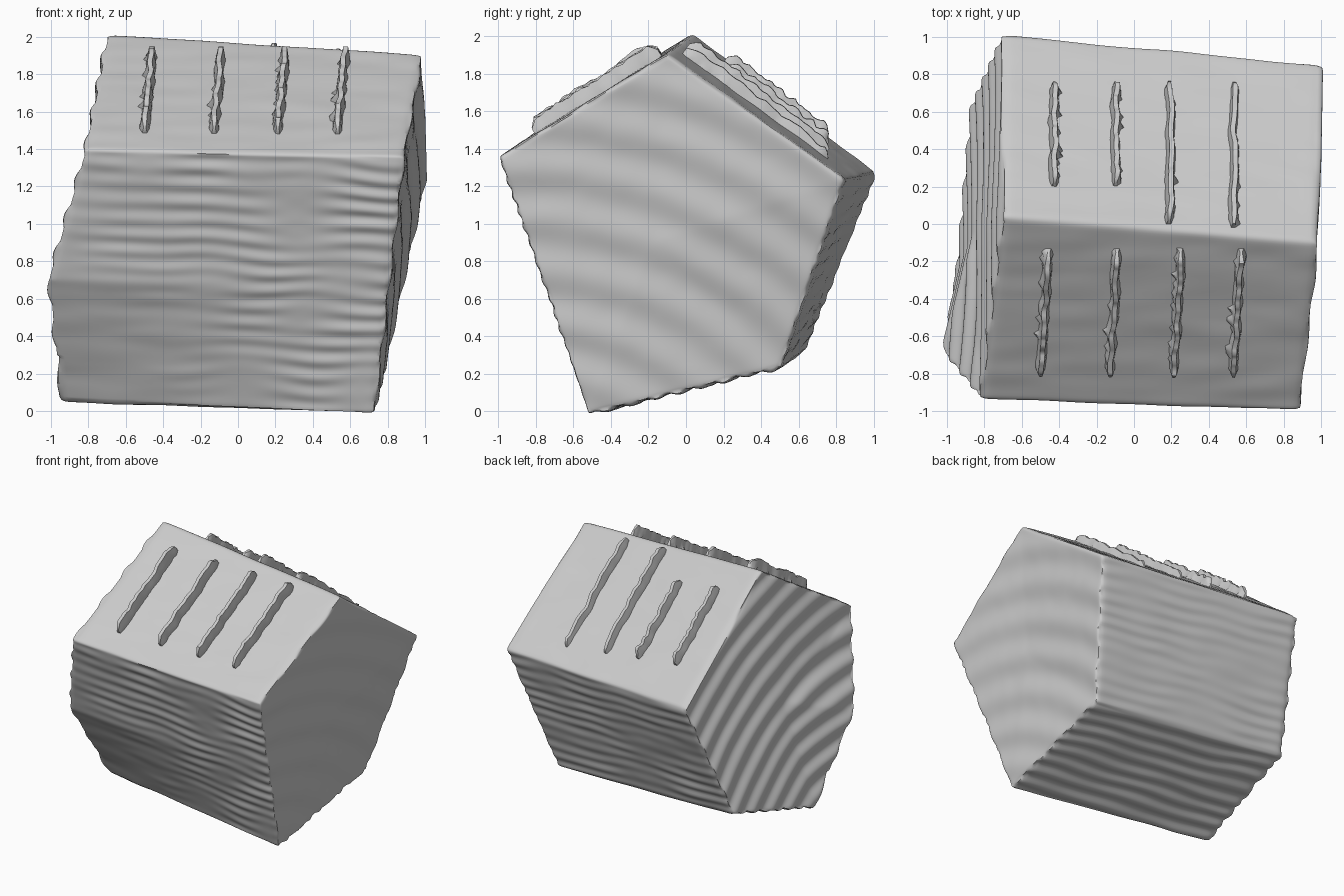
import bpy, bmesh, math, random
from mathutils import Vector, noise

cube = bpy.data.objects.get("Cube")
if cube:
    bpy.data.objects.remove(cube)
random.seed(4)

grey = bpy.data.materials.new("light grey")
grey.use_nodes = True
grey.diffuse_color = (0.6, 0.6, 0.6, 1)
grey.node_tree.nodes["Principled BSDF"].inputs["Base Color"].default_value = (0.6, 0.6, 0.6, 1)


def finish(bm, name, angle):
    bmesh.ops.recalc_face_normals(bm, faces=bm.faces)
    mesh = bpy.data.meshes.new(name)
    bm.to_mesh(mesh)
    bm.free()
    mesh.materials.append(grey)
    obj = bpy.data.objects.new(name, mesh)
    bpy.context.collection.objects.link(obj)
    bpy.ops.object.select_all(action="DESELECT")
    obj.select_set(True)
    bpy.context.view_layer.objects.active = obj
    bpy.ops.object.shade_smooth_by_angle(angle=math.radians(angle))


# Matching end outlines: front eave, ridge, back eave, back foot, front foot, front bend
left_end = [Vector(p) for p in (
    (0.89, -1.0, 1.36), (0.99, -0.1, 1.91), (1.01, 0.85, 1.24),
    (0.79, 0.51, 0.23), (0.73, -0.52, -0.02), (0.81, -0.76, 0.68))]
right_end = [Vector(p) for p in (
    (-0.82, -0.94, 1.4), (-0.7, 0.04, 2.02), (-0.7, 1.02, 1.27),
    (-0.87, 0.64, 0.33), (-0.95, -0.29, 0.05), (-1.02, -0.69, 0.7))]


def wave(p, n):
    """Surface relief: growth rings on the ends, fine saw ridges on the walls."""
    wobble = 0.03 * noise.noise(p * 2.5)
    grain = 0.005 * noise.noise(Vector((p.x * 3, p.y * 8, p.z * 8)))
    if abs(n.x) > 0.6:
        wobble, grain = wobble * 0.3, grain * 0.3
    if n.x > 0.6:
        period, depth, along = 0.27, 0.007, math.hypot(p.y + 0.95, p.z + 1.2)
    elif n.x < -0.6:
        period, depth, along = 0.19, 0.013, math.hypot(p.y + 0.9, p.z + 0.9)
    elif n.z > 0.4:
        return grain
    elif n.z < -0.75:
        period, depth, along = 0.13, 0.009, p.y + 0.1 * p.x
    else:
        period, along = 0.09, p.z + 0.05 * p.x
        # ridges fade out towards the lower front corner and on the back wall
        fade = min(1, max(0, 0.45 + 0.9 * (p.x + 0.4) + 0.9 * (p.z - 0.6)))
        depth = 0.005 * fade if n.y < 0 else 0.004
        depth *= 0.65 + noise.noise(p * 3)
    return grain + depth * math.sin(2 * math.pi * (along + wobble) / period)


# Wooden block: lofted between its two ends, subdivided, softened and grained
bm = bmesh.new()
rings = [[bm.verts.new(p) for p in end] for end in (left_end, right_end)]
count = len(left_end)
for i in range(count):
    j = (i + 1) % count
    bm.faces.new((rings[0][i], rings[0][j], rings[1][j], rings[1][i]))
for ring in rings:
    centre = bm.verts.new(sum((v.co for v in ring), Vector()) / count)
    for i in range(count):
        bm.faces.new((ring[i], ring[(i + 1) % count], centre))
bmesh.ops.recalc_face_normals(bm, faces=bm.faces)
bmesh.ops.subdivide_edges(bm, edges=bm.edges, cuts=71, use_grid_fill=True)
for _ in range(7):
    bmesh.ops.smooth_vert(bm, verts=bm.verts, factor=0.5,
                          use_axis_x=True, use_axis_y=True, use_axis_z=True)
bm.normal_update()
moves = [(v, v.normal * wave(v.co, v.normal)) for v in bm.verts]
for v, move in moves:
    v.co += move
finish(bm, "wooden_block", 60)


# Raised seams on the two roof slopes
def add_seam(name, eave, start, end, rise):
    ridge_r, ridge_l, eave_r = right_end[1], left_end[1], right_end[eave]
    normal = (ridge_l - ridge_r).cross(eave_r - ridge_r).normalized()
    if normal.z < 0:
        normal.negate()

    def on_roof(x, y):
        d = Vector((x, y, 0)) - ridge_r
        return Vector((x, y, ridge_r.z - (normal.x * d.x + normal.y * d.y) / normal.z))

    first, last = on_roof(*start), on_roof(*end)
    side = normal.cross(last - first).normalized()
    bm = bmesh.new()
    steps, sections = 40, []
    for k in range(steps + 1):
        t = k / steps
        taper = min(1, 0.5 + 10 * min(t, 1 - t))
        seed = Vector((t * 7, start[0] * 9, eave))
        mid = first.lerp(last, t) + side * 0.014 * noise.noise(seed)
        height = (rise + 0.02 * noise.noise(seed * 2.3)) * taper
        half = 0.026 + 0.006 * noise.noise(seed * 3)
        flare = random.uniform(0.01, 0.03) if random.random() < 0.15 else 0
        outline = ((-half - flare, -0.03), (-half - flare, 0.0), (-0.02, height * 0.5),
                   (-0.013, height), (0.013, height), (0.02, height * 0.5),
                   (half, 0.0), (half, -0.03))
        sections.append([bm.verts.new(mid + side * a * taper + normal * b) for a, b in outline])
    for a, b in zip(sections, sections[1:]):
        for i in range(len(a)):
            j = (i + 1) % len(a)
            bm.faces.new((a[i], a[j], b[j], b[i]))
    bm.faces.new(sections[0])
    bm.faces.new(sections[-1])
    finish(bm, name, 60)


for i, x in enumerate((-0.46, -0.09, 0.25, 0.57)):
    add_seam(f"front_seam_{i + 1}", 0, (x, -0.13), (x - 0.04, -0.8), 0.08)
for i, (x, low) in enumerate(((-0.43, 0.2), (-0.1, 0.2), (0.19, 0.0), (0.53, -0.02))):
    add_seam(f"back_seam_{i + 1}", 2, (x, low), (x, 0.74), 0.07)
